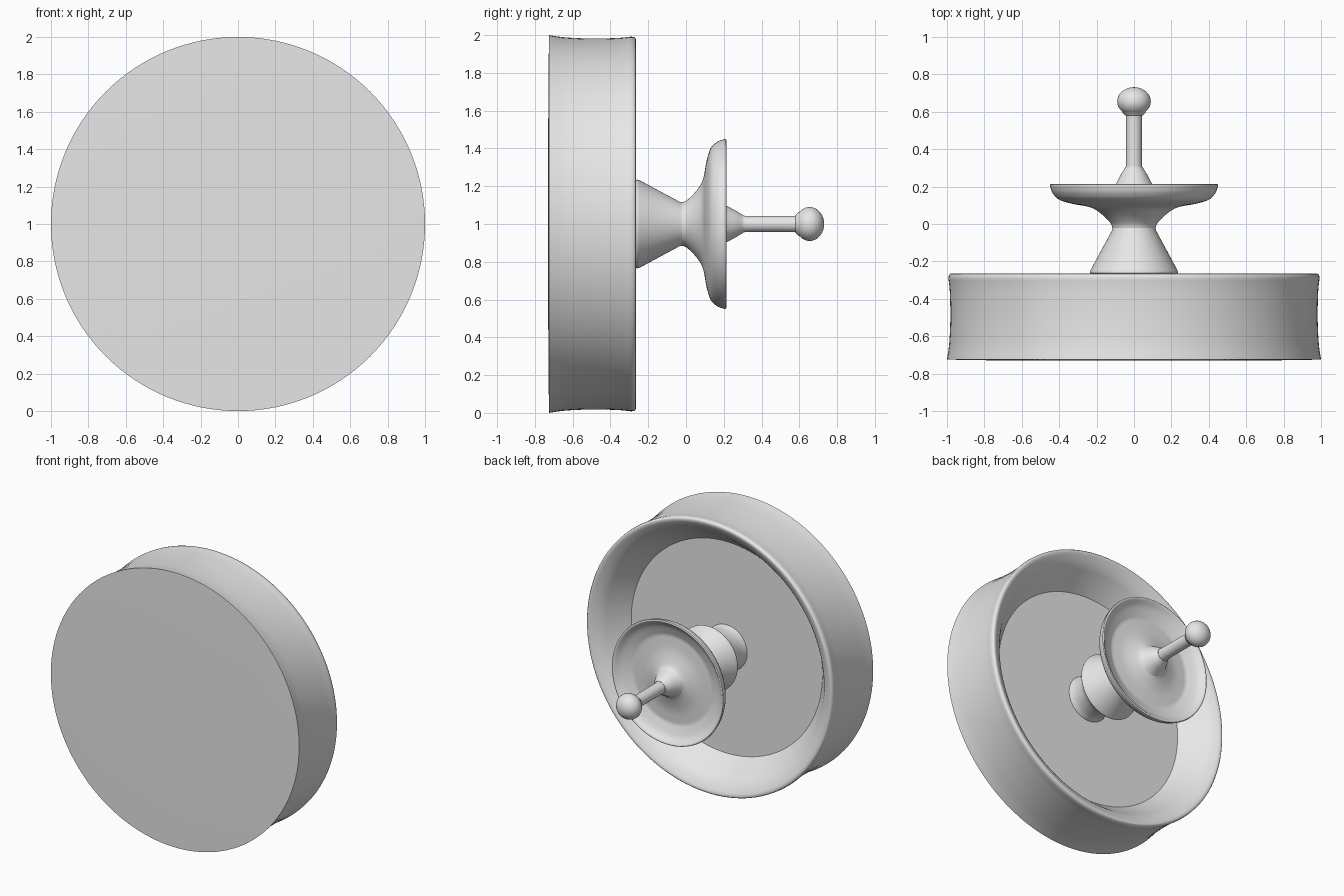
import bpy
import bmesh
import math
from mathutils import Vector, Matrix

default_cube = bpy.data.objects.get("Cube")
if default_cube:
    bpy.data.objects.remove(default_cube, do_unlink=True)

# One plain grey for every part
grey = bpy.data.materials.new("plain grey")
grey.use_nodes = True
grey.diffuse_color = (0.8, 0.8, 0.8, 1)
grey.node_tree.nodes["Principled BSDF"].inputs["Base Color"].default_value = grey.diffuse_color

AXIS_CENTRE = Vector((0, 0, 1))


def curve(*points, steps=6):
    """Smooth run through (radius, y) points, keeping both end points."""
    pts = [Vector(p) for p in points]
    pts = [2 * pts[0] - pts[1]] + pts + [2 * pts[-1] - pts[-2]]
    run = []
    for a, b, c, d in zip(pts, pts[1:], pts[2:], pts[3:]):
        for i in range(steps):
            t = i / steps
            run.append(0.5 * (2 * b + (c - a) * t + (2 * a - 5 * b + 4 * c - d) * t ** 2
                              + (3 * b - a - 3 * c + d) * t ** 3))
    return run + [pts[-2]]


def arc(centre_y, radius, stretch, start, end, steps=16):
    """Part of an ellipse centred on the axis, angles measured from the back."""
    angles = [math.radians(start + (end - start) * i / steps) for i in range(steps + 1)]
    return [(radius * math.sin(a), centre_y + radius * stretch * math.cos(a)) for a in angles]


def lathe(name, *runs, segments=96):
    """Turn the joined profile runs about the front-to-back axis."""
    bm = bmesh.new()
    verts = [bm.verts.new((max(p[0], 0), p[1], AXIS_CENTRE.z)) for run in runs for p in run]
    edges = [bm.edges.new(pair) for pair in zip(verts, verts[1:])]
    bmesh.ops.spin(bm, geom=verts + edges, cent=AXIS_CENTRE, axis=(0, 1, 0),
                   angle=math.tau, steps=segments, use_duplicate=False)
    bmesh.ops.remove_doubles(bm, verts=bm.verts, dist=0.0004)
    bmesh.ops.recalc_face_normals(bm, faces=bm.faces)
    mesh = bpy.data.meshes.new(name)
    bm.to_mesh(mesh)
    bm.free()
    mesh.materials.append(grey)
    obj = bpy.data.objects.new(name, mesh)
    bpy.context.collection.objects.link(obj)
    bpy.ops.object.select_all(action='DESELECT')
    obj.select_set(True)
    bpy.context.view_layer.objects.active = obj
    bpy.ops.object.shade_smooth_by_angle(angle=math.radians(35))
    return obj


# Broad drum: flat front, waisted side, rounded lip and recessed back
lathe("drum",
      [(0, -0.73), (0.76, -0.729)],
      curve((1, -0.725), (0.988, -0.64), (0.982, -0.5), (0.985, -0.36), (0.992, -0.29)),
      curve((0.99, -0.275), (0.98, -0.266), (0.955, -0.272), (0.9, -0.31),
            (0.85, -0.37), (0.77, -0.47)),
      [(0, -0.47)],
      segments=128)

# Hub: narrow foot, wide shoulder and taper to the neck
lathe("hub",
      [(0, -0.48)],
      curve((0.165, -0.475), (0.155, -0.42), (0.165, -0.34), (0.2, -0.28)),
      curve((0.225, -0.268), (0.235, -0.258), (0.226, -0.235)),
      [(0.118, -0.035), (0.114, -0.015), (0, -0.01)])

# Flared dish with a hollow back
lathe("dish",
      [(0, -0.03)],
      curve((0.114, -0.025), (0.126, 0.005), (0.17, 0.05), (0.23, 0.088),
            (0.33, 0.108), (0.4, 0.13), (0.435, 0.165), (0.45, 0.205)),
      curve((0.448, 0.212), (0.435, 0.212), (0.395, 0.18), (0.32, 0.15)),
      curve((0.32, 0.15), (0.22, 0.158), (0.14, 0.18), (0.1, 0.2)),
      [(0, 0.2)])

# Slim stem with a flared foot
lathe("stem",
      [(0, 0.19)],
      curve((0.112, 0.193), (0.094, 0.22), (0.07, 0.265), (0.049, 0.3),
            (0.043, 0.33), (0.043, 0.56), (0.05, 0.582), (0.065, 0.6)),
      [(0, 0.6)],
      segments=48)

# Round knob at the tip
lathe("knob", arc(0.655, 0.09, 0.85, 0, 180), segments=48)
